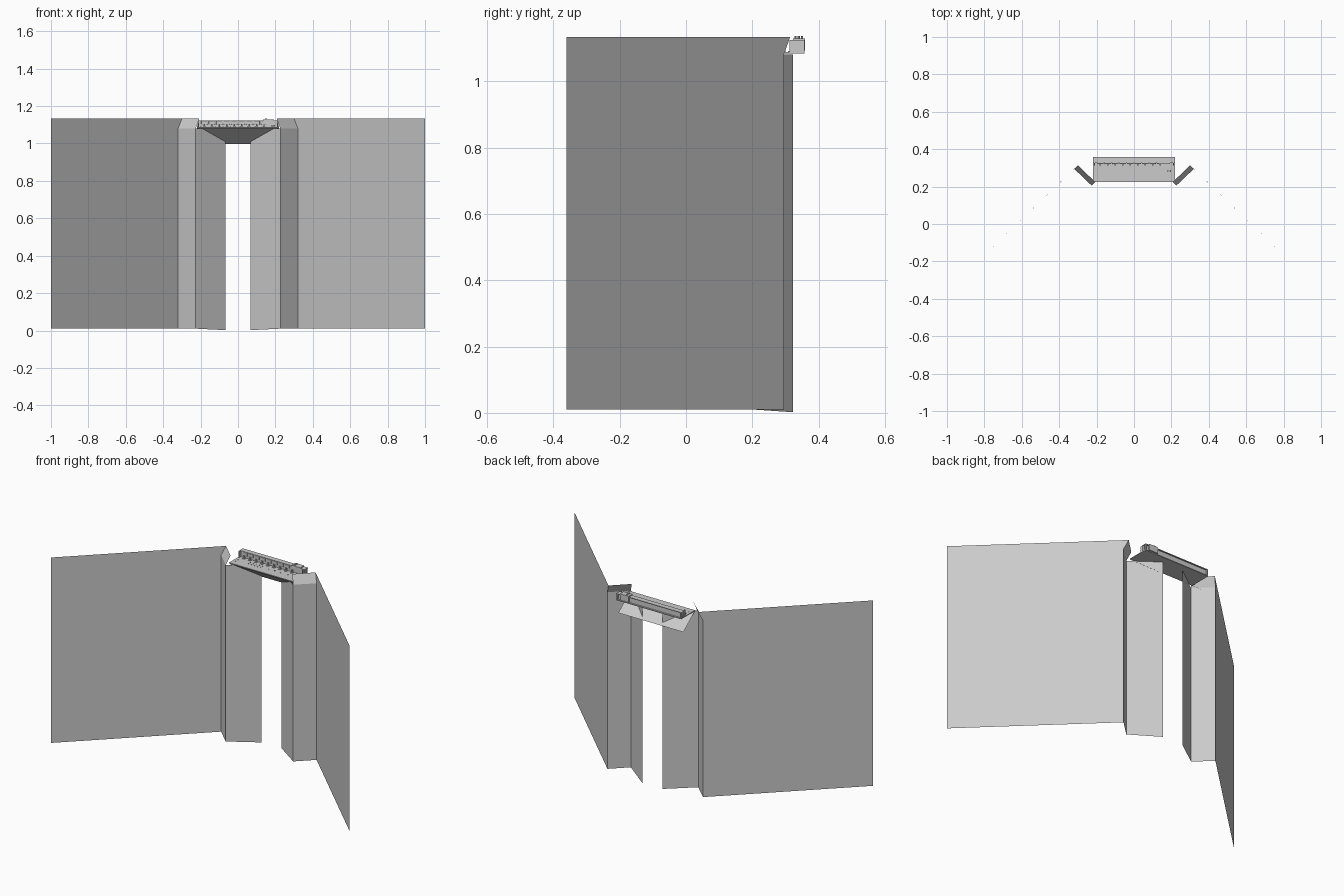
import bpy, bmesh, math
from mathutils import Matrix

if "Cube" in bpy.data.objects:
    bpy.data.objects.remove(bpy.data.objects["Cube"])

grey = bpy.data.materials.new("plain_grey")
grey.diffuse_color = (0.60, 0.60, 0.60, 1)
grey.use_nodes = True
grey.node_tree.nodes["Principled BSDF"].inputs["Base Color"].default_value = grey.diffuse_color


def finish(name, bm):
    me = bpy.data.meshes.new(name)
    bm.to_mesh(me)
    bm.free()
    me.materials.append(grey)
    ob = bpy.data.objects.new(name, me)
    bpy.context.collection.objects.link(ob)
    return ob


def sheet(name, pts, side=1):
    """One flat open face; side = -1 mirrors it across x."""
    bm = bmesh.new()
    bm.faces.new([bm.verts.new((x * side, y, z)) for x, y, z in pts])
    if side < 0:
        bmesh.ops.reverse_faces(bm, faces=bm.faces[:])
    return finish(name, bm)


def boxes(name, spans):
    """Several boxes in one part, each x0, x1, y0, y1, z0, z1."""
    bm = bmesh.new()
    for x0, x1, y0, y1, z0, z1 in spans:
        m = Matrix.Translation(((x0 + x1) / 2, (y0 + y1) / 2, (z0 + z1) / 2))
        m = m @ Matrix.Diagonal((x1 - x0, y1 - y0, z1 - z0, 1))
        bmesh.ops.create_cube(bm, size=1, matrix=m)
    return finish(name, bm)


def pegs(name, centres, radius, depth, sides=8, axis='Z'):
    """Several small cylinders in one part."""
    bm = bmesh.new()
    rot = Matrix.Rotation(math.pi / 2, 4, 'X') if axis == 'Y' else Matrix()
    for c in centres:
        bmesh.ops.create_cone(bm, cap_ends=True, segments=sides, radius1=radius,
                              radius2=radius, depth=depth,
                              matrix=Matrix.Translation(c) @ rot)
    return finish(name, bm)


# Mirrored wall sheets: wing, narrow return, leaning top and inner jamb
for s, label in ((1, "right"), (-1, "left")):
    sheet(label + "_wing_wall", [
        (1, -0.36, 0.01), (1, -0.36, 1.133), (0.30, 0.314, 1.133),
        (0.32, 0.295, 1.08), (0.32, 0.295, 0.01)], s)
    sheet(label + "_return_wall", [
        (0.32, 0.295, 0.01), (0.32, 0.295, 1.08),
        (0.226, 0.205, 1.08), (0.226, 0.205, 0.01)], s)
    sheet(label + "_return_top", [
        (0.32, 0.295, 1.08), (0.30, 0.314, 1.133),
        (0.207, 0.224, 1.133), (0.226, 0.205, 1.08)], s)
    sheet(label + "_inner_jamb", [
        (0.226, 0.205, 0.01), (0.226, 0.205, 1.08),
        (0.067, 0.322, 1.08), (0.067, 0.322, 0.002)], s)

# Sloping panel under the shelf
sheet("sloping_panel", [(-0.218, 0.225, 1.084), (-0.218, 0.337, 0.998),
                        (0.218, 0.337, 0.998), (0.218, 0.225, 1.084)])

# Shelf with raised channel along the back
boxes("shelf", [(-0.218, 0.218, 0.225, 0.357, 1.083, 1.088)])
boxes("back_channel", [
    (-0.218, 0.218, 0.326, 0.330, 1.088, 1.122),
    (-0.218, 0.218, 0.326, 0.357, 1.120, 1.124),
    (-0.218, 0.218, 0.345, 0.349, 1.088, 1.122)])
boxes("channel_ends", [
    (x - 0.003, x + 0.003, 0.312, 0.357, 1.088, 1.124) for x in (-0.212, 0.212)])

# Row of pads, posts and small feet along the channel
xs = [-0.18 + 0.04 * i for i in range(9)]
pads = boxes("front_pads", [(x - 0.017, x + 0.017, 0.321, 0.327, 1.102, 1.122) for x in xs])
bev = pads.modifiers.new("round", 'BEVEL')
bev.width, bev.segments = 0.0025, 2
pegs("posts", [(x, 0.317, 1.096) for x in xs], 0.0045, 0.018)
boxes("post_feet", [(x - 0.008, x + 0.008, 0.308, 0.324, 1.088, 1.091) for x in xs])

# Control box with three knobs at one end
boxes("control_box", [(0.133, 0.192, 0.322, 0.359, 1.092, 1.129)])
pegs("control_knobs", [(0.15, y, 1.132) for y in (0.330, 0.340, 0.350)], 0.0035, 0.008)
boxes("end_switch", [(0.178, 0.198, 0.278, 0.290, 1.088, 1.100),
                     (0.185, 0.191, 0.268, 0.300, 1.088, 1.094)])

# Studs scattered on the shelf
studs = [(-0.12 + 0.02 * i, y, 1.089) for i in range(5) for y in (0.272, 0.29)]
studs += [(x, 0.28, 1.089) for x in (0.01, 0.05, 0.09, 0.14)]
studs += [(-0.20, y, 1.089) for y in (0.26, 0.285, 0.31)]
pegs("shelf_studs", studs, 0.003, 0.003, 6)
